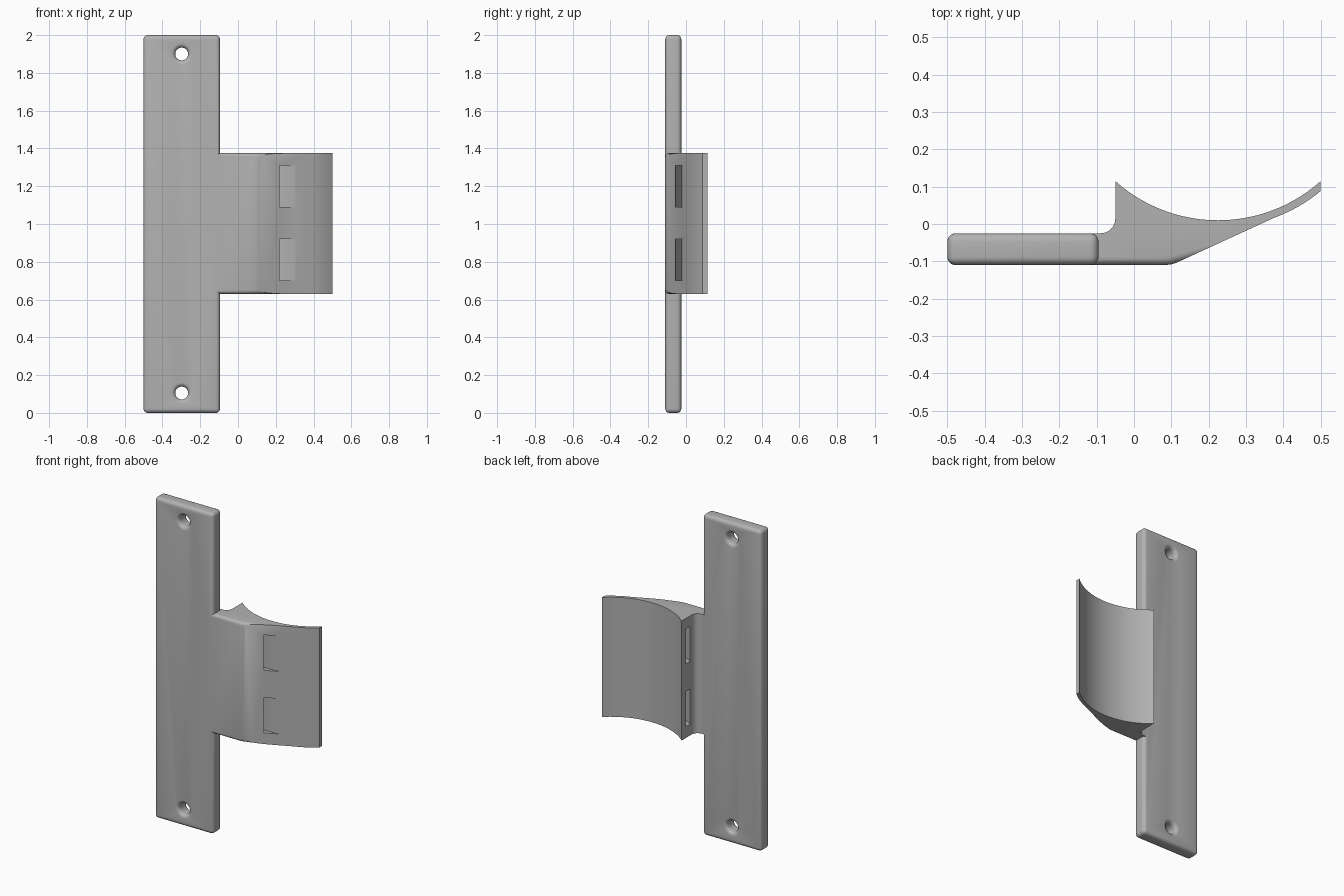
import bpy, bmesh, math

if "Cube" in bpy.data.objects:
    bpy.data.objects.remove(bpy.data.objects["Cube"])

grey = bpy.data.materials.new("plain grey")
grey.diffuse_color = (0.45, 0.45, 0.45, 1)
grey.use_nodes = True
grey.node_tree.nodes["Principled BSDF"].inputs["Base Color"].default_value = grey.diffuse_color


def make_object(name, bm):
    bmesh.ops.recalc_face_normals(bm, faces=bm.faces)
    mesh = bpy.data.meshes.new(name)
    bm.to_mesh(mesh)
    bm.free()
    mesh.materials.append(grey)
    obj = bpy.data.objects.new(name, mesh)
    bpy.context.collection.objects.link(obj)
    return obj


def prism(profile, z0, z1):
    """Extrude an (x, y) outline between two heights."""
    bm = bmesh.new()
    face = bm.faces.new([bm.verts.new((x, y, z0)) for x, y in profile])
    new = bmesh.ops.extrude_face_region(bm, geom=[face])["geom"]
    bmesh.ops.translate(bm, vec=(0, 0, z1 - z0),
                        verts=[v for v in new if isinstance(v, bmesh.types.BMVert)])
    bmesh.ops.recalc_face_normals(bm, faces=bm.faces)
    return bm


def arc(cx, cy, r, a0, a1, n):
    return [(cx + r * math.cos(a0 + (a1 - a0) * i / n),
             cy + r * math.sin(a0 + (a1 - a0) * i / n)) for i in range(n + 1)]


def bowl(r, x0, x1, n=32):
    """Arc about the cradle axis, running from x0 to x1."""
    a0, a1 = (-math.acos((x - CX) / r) for x in (x0, x1))
    return arc(CX, CY, r, a0, a1, n)


def boolean(target, other, operation):
    mod = target.modifiers.new(operation.lower(), 'BOOLEAN')
    mod.operation, mod.solver, mod.object = operation, 'EXACT', other
    bpy.context.view_layer.objects.active = target
    bpy.ops.object.modifier_apply(modifier=mod.name)
    bpy.data.objects.remove(other)


CX, CY = 0.225, 0.4226          # cradle axis
FRONT, BACK = -0.11, -0.025     # plate faces

# Mounting plate with rounded edges
bm = prism([(-0.5, FRONT), (-0.095, FRONT), (-0.095, BACK), (-0.5, BACK)], 0, 2)
bmesh.ops.bevel(bm, geom=bm.edges[:], offset=0.022, segments=5, profile=0.5,
                affect='EDGES', clamp_overlap=True)
bracket = make_object("mounting_bracket", bm)

# Cradle: neck, sloped underside, thin lip and concave seat
front = [(-0.14, FRONT), (0.085, FRONT), (0.1, -0.108), (0.113, -0.104)]
outline = (front + bowl(0.433, 0.375, 0.5, 10)
           + bowl(0.4126, 0.5, -0.05, 40)
           + arc(-0.09, 0.015, 0.04, 0, -math.pi / 2, 8) + [(-0.14, BACK)])
Z0, Z1 = 0.63, 1.375
bm = prism(outline, Z0, Z1)
# soften the neck's upper and lower front edges
soft = [e for e in bm.edges
        if abs(e.verts[0].co.z - e.verts[1].co.z) < 1e-5
        and all(v.co.y < -0.1 and v.co.x < 0.12 for v in e.verts)]
bmesh.ops.bevel(bm, geom=soft, offset=0.02, segments=4, profile=0.5,
                affect='EDGES', clamp_overlap=True)
boolean(bracket, make_object("cradle", bm), 'UNION')

# Curved strap slots
for z0 in (0.70, 1.09):
    slot = bowl(0.446, -0.12, 0.45) + bowl(0.478, 0.45, -0.12)
    boolean(bracket, make_object("slot_cutter", prism(slot, z0, z0 + 0.22)), 'DIFFERENCE')

# Screw holes flared on both faces
flare = 0.022
half = [(0.034 + flare * (1 - math.cos(t)), FRONT + flare * (1 - math.sin(t)))
        for t in [math.pi / 2 * i / 5 for i in range(5, -1, -1)]]
half = half[::-1]
mid = (FRONT + BACK) / 2
rings = [(0.056, FRONT - 0.01)] + [(r, y) for r, y in
         [(0.034 + flare * (1 - math.sin(math.pi / 2 * i / 5)),
           FRONT + flare * (1 - math.cos(math.pi / 2 * i / 5))) for i in range(6)]]
rings += [(r, 2 * mid - y) for r, y in rings[::-1]]
for z in (0.105, 1.9):
    bm = bmesh.new()
    N = 32
    loops = [[bm.verts.new((-0.298 + r * math.cos(2 * math.pi * k / N), y,
                            z + r * math.sin(2 * math.pi * k / N))) for k in range(N)]
             for r, y in rings]
    for a, b in zip(loops, loops[1:]):
        for k in range(N):
            bm.faces.new((a[k], a[(k + 1) % N], b[(k + 1) % N], b[k]))
    bm.faces.new(loops[0])
    bm.faces.new(loops[-1])
    boolean(bracket, make_object("hole_cutter", bm), 'DIFFERENCE')

# Smooth shading with sharp edges kept
bpy.ops.object.select_all(action='DESELECT')
bracket.select_set(True)
bpy.context.view_layer.objects.active = bracket
bpy.ops.object.shade_smooth_by_angle(angle=math.radians(30))
